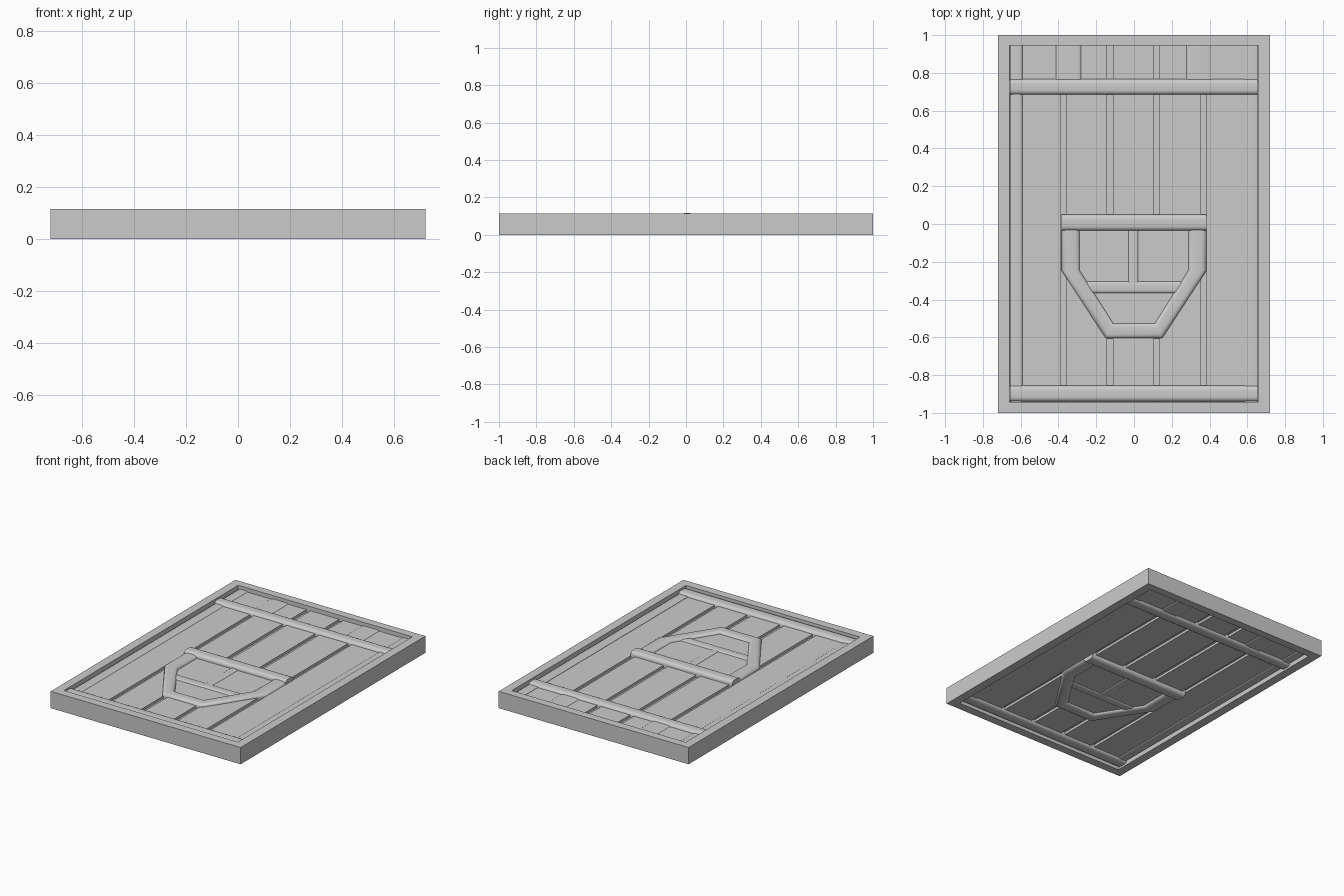
import bpy, bmesh, math

if "Cube" in bpy.data.objects:
    bpy.data.objects.remove(bpy.data.objects["Cube"])

MID = 0.0575  # mid-height of the door, which is mirrored in z


def finish(name, bm, smooth=False):
    bmesh.ops.recalc_face_normals(bm, faces=bm.faces)
    me = bpy.data.meshes.new(name)
    bm.to_mesh(me)
    bm.free()
    ob = bpy.data.objects.new(name, me)
    bpy.context.collection.objects.link(ob)
    if smooth:
        bpy.ops.object.select_all(action='DESELECT')
        ob.select_set(True)
        bpy.context.view_layer.objects.active = ob
        bpy.ops.object.shade_smooth_by_angle(angle=math.radians(35))
    return ob


def prism(name, pts, h):
    """Flat polygon extruded to +-h around the mid-height."""
    bm = bmesh.new()
    lo = [bm.verts.new((x, y, MID - h)) for x, y in pts]
    hi = [bm.verts.new((x, y, MID + h)) for x, y in pts]
    bm.faces.new(lo)
    bm.faces.new(hi)
    for i in range(len(pts)):
        j = (i + 1) % len(pts)
        bm.faces.new((lo[i], lo[j], hi[j], hi[i]))
    return finish(name, bm)


def slab(name, x0, x1, y0, y1, h):
    return prism(name, [(x0, y0), (x1, y0), (x1, y1), (x0, y1)], h)


def section(h, ru, rz, n=4):
    """Cross-section (u across 0..1, z): rectangle with elliptical corners."""
    if ru == 0:
        return [(0, -h), (1, -h), (1, h), (0, h)]
    out = []
    for cu, cz, start in ((1 - ru, h - rz, 0), (ru, h - rz, 90),
                          (ru, rz - h, 180), (1 - ru, rz - h, 270)):
        for k in range(n + 1):
            a = math.radians(start + 90 * k / n)
            out.append((cu + ru * math.cos(a), cz + rz * math.sin(a)))
    return out


def ribbon(name, outer, inner, sec, closed=False):
    """Sweep a cross-section between matching outer and inner paths."""
    bm = bmesh.new()
    rings = [[bm.verts.new((a[0] + (b[0] - a[0]) * u, a[1] + (b[1] - a[1]) * u, MID + z))
              for u, z in sec] for a, b in zip(outer, inner)]
    n, m = len(rings), len(sec)
    for i in range(n if closed else n - 1):
        r, s = rings[i], rings[(i + 1) % n]
        for k in range(m):
            bm.faces.new((r[k], r[(k + 1) % m], s[(k + 1) % m], s[k]))
    if not closed:
        bm.faces.new(rings[0])
        bm.faces.new(rings[-1])
    return finish(name, bm, True)


def rail(name, x0, x1, y0, y1, h, ru=0.3, rz=0.02):
    return ribbon(name, [(x0, y0), (x1, y0)], [(x0, y1), (x1, y1)], section(h, ru, rz))


def stile(name, x0, x1, y0, y1, h, ru=0.3, rz=0.008):
    return ribbon(name, [(x0, y0), (x0, y1)], [(x1, y0), (x1, y1)], section(h, ru, rz))


# Outer frame
ribbon("frame", [(-.72, -1), (.72, -1), (.72, 1), (-.72, 1)],
       [(-.66, -.942), (.66, -.942), (.66, .945), (-.66, .945)],
       section(MID, 0, 0), closed=True)

# Core sheet and planks with grooves between
slab("core_panel", -.67, .67, -.95, .95, 0.012)
for i, (x0, x1) in enumerate([(-.655, -.388), (-.36, -.143), (-.112, .106),
                              (.136, .355), (.383, .655)]):
    slab(f"plank_{i}", x0, x1, -.95, .95, 0.029)

# Side stiles
stile("left_stile", -.657, -.59, -.942, .945, 0.035)
stile("right_stile", .587, .655, -.942, .945, 0.034, 0.1, 0.004)

# Short straps above the upper rail
stile("left_strap", -.415, -.28, .7, .945, 0.035, 0.2)
stile("right_strap", .277, .41, .7, .945, 0.035, 0.2)

# Cross rails
rail("upper_rail", -.657, .655, .685, .767, 0.047)
rail("lower_rail", -.657, .655, -.94, -.855, 0.047)
rail("middle_rail", -.385, .385, -.035, .05, 0.058)

# Tapered window: pane, surround and glazing bars
outer = [(-.385, -.02), (-.385, -.245), (-.15, -.605),
         (.15, -.605), (.385, -.245), (.385, -.02)]
inner = [(-.287, -.02), (-.287, -.245), (-.11, -.525),
         (.11, -.525), (.287, -.245), (.287, -.02)]
prism("window_pane", [(x * 1.05, y) for x, y in inner], 0.030)
ribbon("window_surround", outer, inner, section(0.047, 0.3, 0.02))
rail("window_crossbar", -.25, .25, -.365, -.305, 0.038, 0.3, 0.008)
stile("window_mullion", -.03, .022, -.32, -.02, 0.036, 0.3, 0.006)
